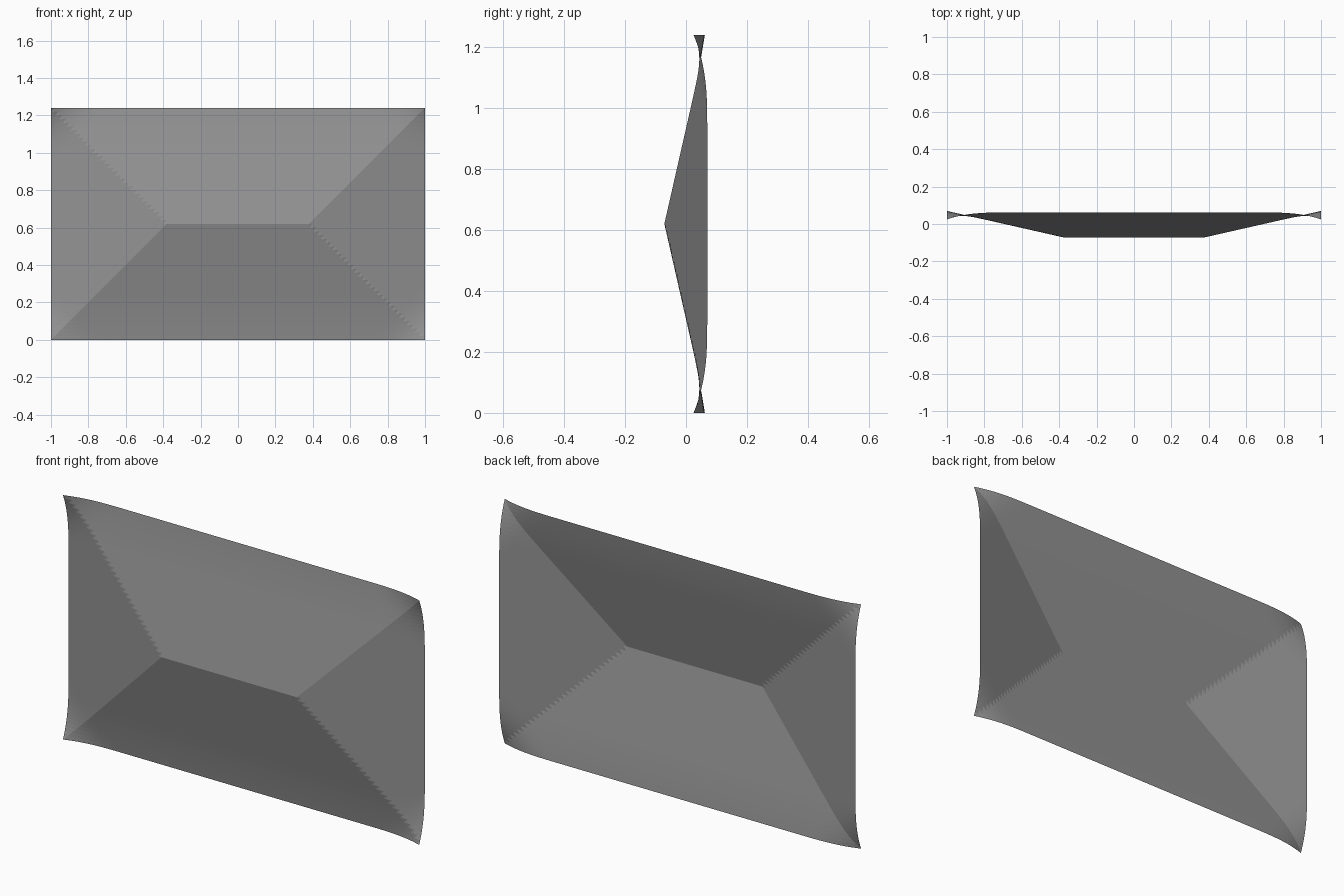
import bpy, bmesh

if "Cube" in bpy.data.objects:
    bpy.data.objects.remove(bpy.data.objects["Cube"])

NX, NZ = 100, 62          # grid cells across and up
STEP = 0.02
HALF_W, HALF_H = 1.0, 0.62
RIDGE_Y, SLOPE = -0.071, 0.227
CORNER_DROP, CORNER_REACH = 0.037, 0.32
EDGE_DROP, EDGE_REACH = 0.008, 0.22


def depth(x, z):
    """Hip-roof relief towards the front, with corners curling forward."""
    d = max(abs(z), abs(x) - (HALF_W - HALF_H), 0.0)
    to_side, to_end = HALF_W - abs(x), HALF_H - abs(z)
    curl = max(0.0, 1 - (to_side + to_end) / CORNER_REACH) ** 3
    roll = max(0.0, 1 - to_end / EDGE_REACH) ** 2      # long edges ease forward
    return RIDGE_Y + SLOPE * d - CORNER_DROP * curl - EDGE_DROP * roll


# Single-sheet panel on a fine triangulated grid
bm = bmesh.new()
grid = []
for i in range(NX + 1):
    x = i * STEP - HALF_W
    column = []
    for j in range(NZ + 1):
        z = j * STEP - HALF_H
        column.append(bm.verts.new((x, depth(x, z), z + HALF_H)))
    grid.append(column)

# Every cell is split along the same diagonal
for i in range(NX):
    for j in range(NZ):
        a, b = grid[i][j], grid[i + 1][j]
        c, d = grid[i + 1][j + 1], grid[i][j + 1]
        bm.faces.new((a, b, c))
        bm.faces.new((a, c, d))

mesh = bpy.data.meshes.new("hipped_panel")
bm.to_mesh(mesh)
bm.free()
panel = bpy.data.objects.new("hipped_panel", mesh)
bpy.context.collection.objects.link(panel)

# Dark grey finish
grey = bpy.data.materials.new("dark_grey")
grey.diffuse_color = (0.29, 0.29, 0.29, 1)
grey.use_nodes = True
grey.node_tree.nodes["Principled BSDF"].inputs["Base Color"].default_value = grey.diffuse_color
mesh.materials.append(grey)
